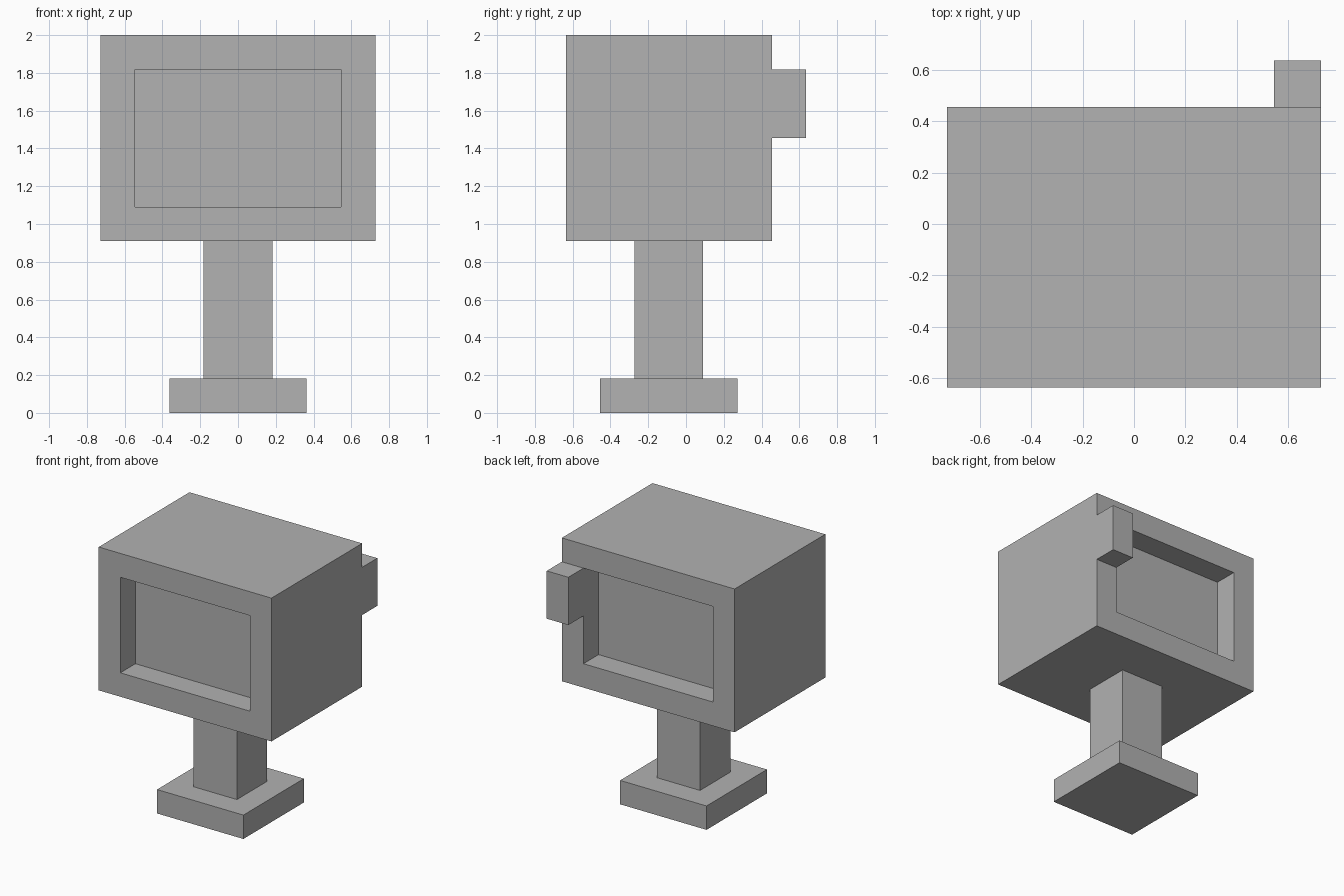
import bpy
import bmesh
from mathutils import Matrix, Vector

if "Cube" in bpy.data.objects:
    bpy.data.objects.remove(bpy.data.objects["Cube"])

U = 2 / 11  # every part sits on this block grid

grey = bpy.data.materials.new("plain grey")
grey.use_nodes = True
colour = (0.445, 0.445, 0.445, 1)
grey.diffuse_color = colour
grey.node_tree.nodes["Principled BSDF"].inputs["Base Color"].default_value = colour


def block(name, low, high, recess_front_back=False):
    """Box between two grid corners, optionally recessed at front and back."""
    low, high = Vector(low) * U, Vector(high) * U
    bm = bmesh.new()
    bmesh.ops.create_cube(
        bm, size=1,
        matrix=Matrix.Translation((low + high) / 2) @ Matrix.Diagonal((*(high - low), 1)))
    bm.normal_update()
    if recess_front_back:
        panels = [f for f in bm.faces if abs(f.normal.y) > 0.9]
        bmesh.ops.inset_individual(bm, faces=panels, thickness=U, use_even_offset=True)
        for panel in panels:
            inward = -panel.normal * U
            sunk = bmesh.ops.extrude_discrete_faces(bm, faces=[panel])["faces"][0]
            bmesh.ops.translate(bm, verts=sunk.verts, vec=inward)
        bmesh.ops.recalc_face_normals(bm, faces=bm.faces)
    mesh = bpy.data.meshes.new(name)
    bm.to_mesh(mesh)
    bm.free()
    mesh.materials.append(grey)
    obj = bpy.data.objects.new(name, mesh)
    bpy.context.collection.objects.link(obj)
    return obj


# Stand
block("base", (-2, -2.5, 0), (2, 1.5, 1))
block("post", (-1, -1.5, 1), (1, 0.5, 5))

# Case with a sunken panel at front and back
block("case", (-4, -3.5, 5), (4, 2.5, 11), recess_front_back=True)

# Small block on the back, at the left edge
block("rear_block", (3, 2.5, 8), (4, 3.5, 10))
